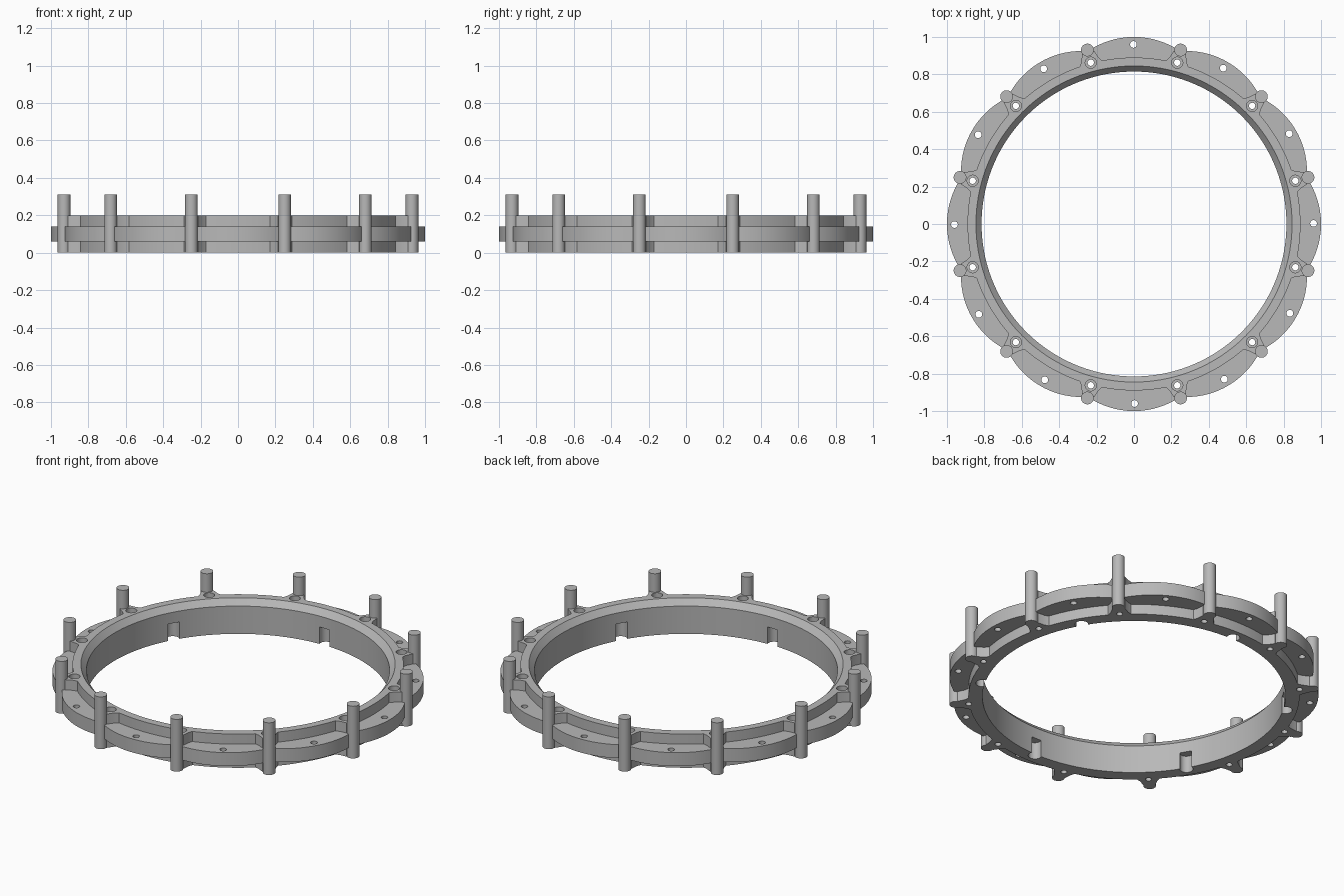
import bpy, bmesh, math
from mathutils import Vector

if "Cube" in bpy.data.objects:
    bpy.data.objects.remove(bpy.data.objects["Cube"])

grey = bpy.data.materials.new("plain_grey")
grey.diffuse_color = (0.48, 0.48, 0.48, 1)
grey.use_nodes = True
grey.node_tree.nodes["Principled BSDF"].inputs["Base Color"].default_value = grey.diffuse_color

SECTORS = 12
STEPS = 360          # one degree per step
LOBE_C, LOBE_R = 0.56, 0.44


def make_object(name, bm):
    bmesh.ops.recalc_face_normals(bm, faces=bm.faces)
    me = bpy.data.meshes.new(name)
    bm.to_mesh(me)
    bm.free()
    me.materials.append(grey)
    ob = bpy.data.objects.new(name, me)
    bpy.context.collection.objects.link(ob)
    return ob


def polar(radius, deg, z=0.0):
    a = math.radians(deg)
    return Vector((radius * math.cos(a), radius * math.sin(a), z))


def add_post(bm, centre, steps, n=24):
    """Closed upright turned solid from (radius, z) steps."""
    loops = [[bm.verts.new(centre + polar(r, 360 * i / n, z)) for i in range(n)]
             for r, z in steps]
    for lo, hi in zip(loops, loops[1:]):
        for i in range(n):
            j = (i + 1) % n
            bm.faces.new((lo[i], lo[j], hi[j], hi[i]))
    bm.faces.new(loops[0][::-1])
    bm.faces.new(loops[-1])


def smooth(ob):
    bpy.ops.object.select_all(action='DESELECT')
    ob.select_set(True)
    bpy.context.view_layer.objects.active = ob
    bpy.ops.object.shade_smooth_by_angle(angle=math.radians(25))


def lobe_outline(deg):
    """Scalloped flange edge."""
    d = math.radians((deg + 15) % 30 - 15)
    return LOBE_C * math.cos(d) + math.sqrt(LOBE_R ** 2 - (LOBE_C * math.sin(d)) ** 2)


def boss_outline(deg):
    """Round ring edge with a flared boss halfway between lobes."""
    d = abs(deg % 30 - 15)
    if d <= 2:
        return 0.95
    return 0.91 if d <= 3 else 0.89


# Ring body: stacked outlines, closed through the chamfered bore
layers = [(boss_outline, 0), (boss_outline, 0.06), (lobe_outline, 0.06),
          (lobe_outline, 0.14), (boss_outline, 0.14), (boss_outline, 0.20),
          (lambda d: 0.845, 0.20), (lambda d: 0.815, 0.165), (lambda d: 0.815, 0)]
bm = bmesh.new()
loops = [[bm.verts.new(polar(f(i), i, z)) for i in range(STEPS)] for f, z in layers]
for k, lo in enumerate(loops):
    hi = loops[(k + 1) % len(loops)]
    for i in range(STEPS):
        j = (i + 1) % STEPS
        bm.faces.new((lo[i], lo[j], hi[j], hi[i]))
ring = make_object("ring_body", bm)

# Cutters: flange holes, counterbored boss holes, bore notches
bm = bmesh.new()
for s in range(SECTORS):
    a = 30 * s
    add_post(bm, polar(0.96, a + 0.2), [(0.018, -0.05), (0.018, 0.3)])
    add_post(bm, polar(0.893, a + 15), [(0.017, -0.05), (0.017, 0.14),
                                        (0.03, 0.14), (0.03, 0.3)])
    if s % 2:
        add_post(bm, polar(0.828, a + 0.1), [(0.036, -0.05), (0.036, 0.10)])
cutter = make_object("hole_cutter", bm)
cutter.hide_render = True

mod = ring.modifiers.new("holes", 'BOOLEAN')
mod.operation = 'DIFFERENCE'
mod.solver = 'EXACT'
mod.object = cutter
bpy.context.view_layer.objects.active = ring
ring.select_set(True)
bpy.ops.object.modifier_apply(modifier=mod.name)
bpy.data.objects.remove(cutter, do_unlink=True)
smooth(ring)

# Upright pins at the outer end of every boss
for s in range(SECTORS):
    bm = bmesh.new()
    add_post(bm, polar(0.963, 30 * s + 15), [(0.034, 0), (0.034, 0.31)], 32)
    smooth(make_object(f"pin_{s + 1}", bm))
